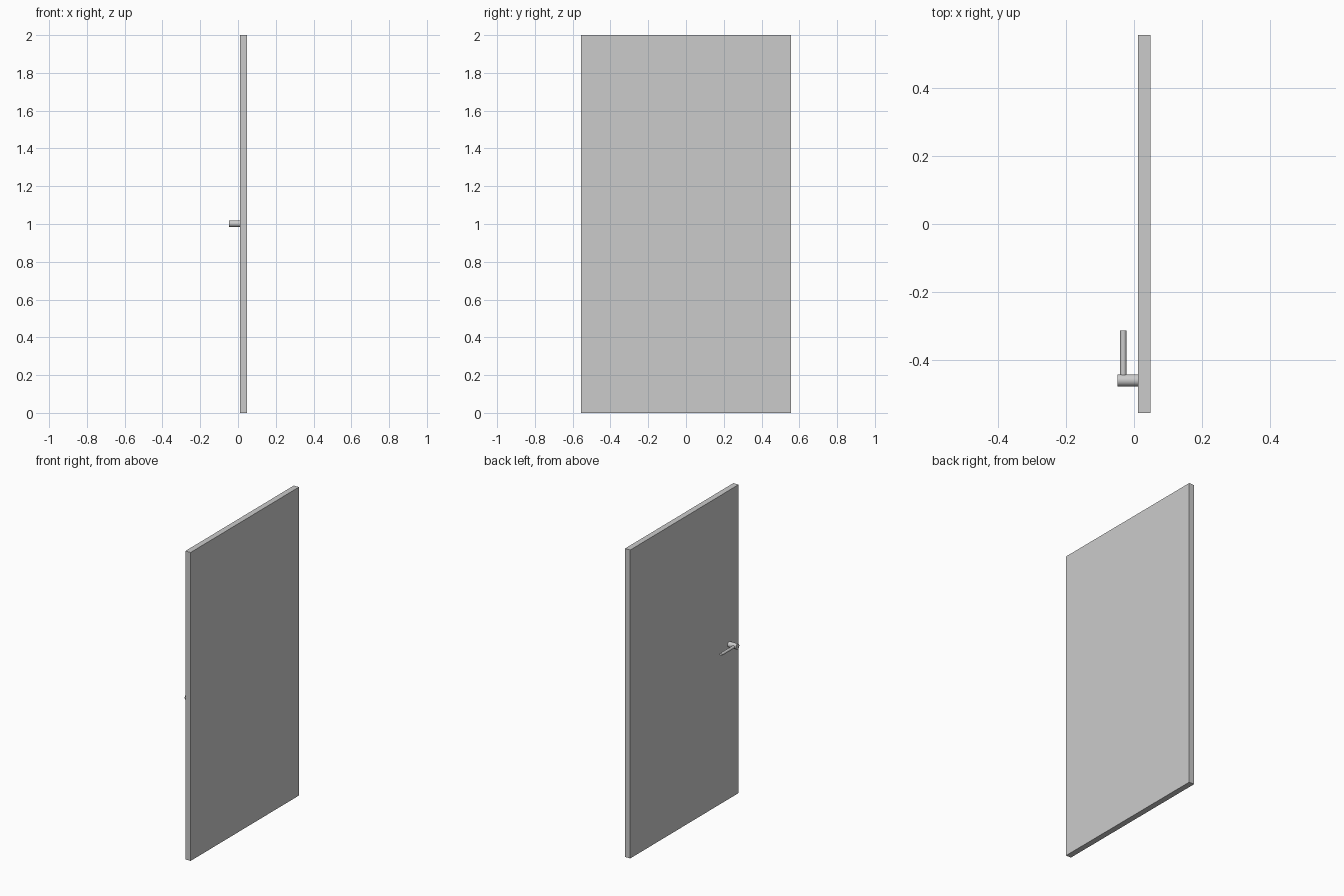
import bpy
import math

if "Cube" in bpy.data.objects:
    bpy.data.objects.remove(bpy.data.objects["Cube"])

HANDLE_Y, HANDLE_Z = -0.459, 1.002


def rod(name, radius, length, centre, rotation):
    bpy.ops.mesh.primitive_cylinder_add(vertices=32, radius=radius, depth=length,
                                        location=centre, rotation=rotation)
    ob = bpy.context.object
    ob.name = name
    bpy.ops.object.shade_smooth_by_angle(angle=math.radians(30))
    return ob


# Door leaf: plain slab
bpy.ops.mesh.primitive_cube_add(size=1, location=(0.03, 0, 1))
door = bpy.context.object
door.name = "door_panel"
door.scale = (0.037, 1.11, 2.0)
bpy.ops.object.transform_apply(location=False, rotation=False, scale=True)

# Handle spindle: stands out from the door face along x
x0, x1 = -0.0485, 0.0125
rod("handle_spindle", 0.0178, x1 - x0, ((x0 + x1) / 2, HANDLE_Y, HANDLE_Z),
    (0, math.pi / 2, 0))

# Handle lever: runs from the spindle towards the door middle along y
y0, y1 = HANDLE_Y, -0.312
rod("handle_lever", 0.009, y1 - y0, (-0.0315, (y0 + y1) / 2, HANDLE_Z),
    (math.pi / 2, 0, 0))
